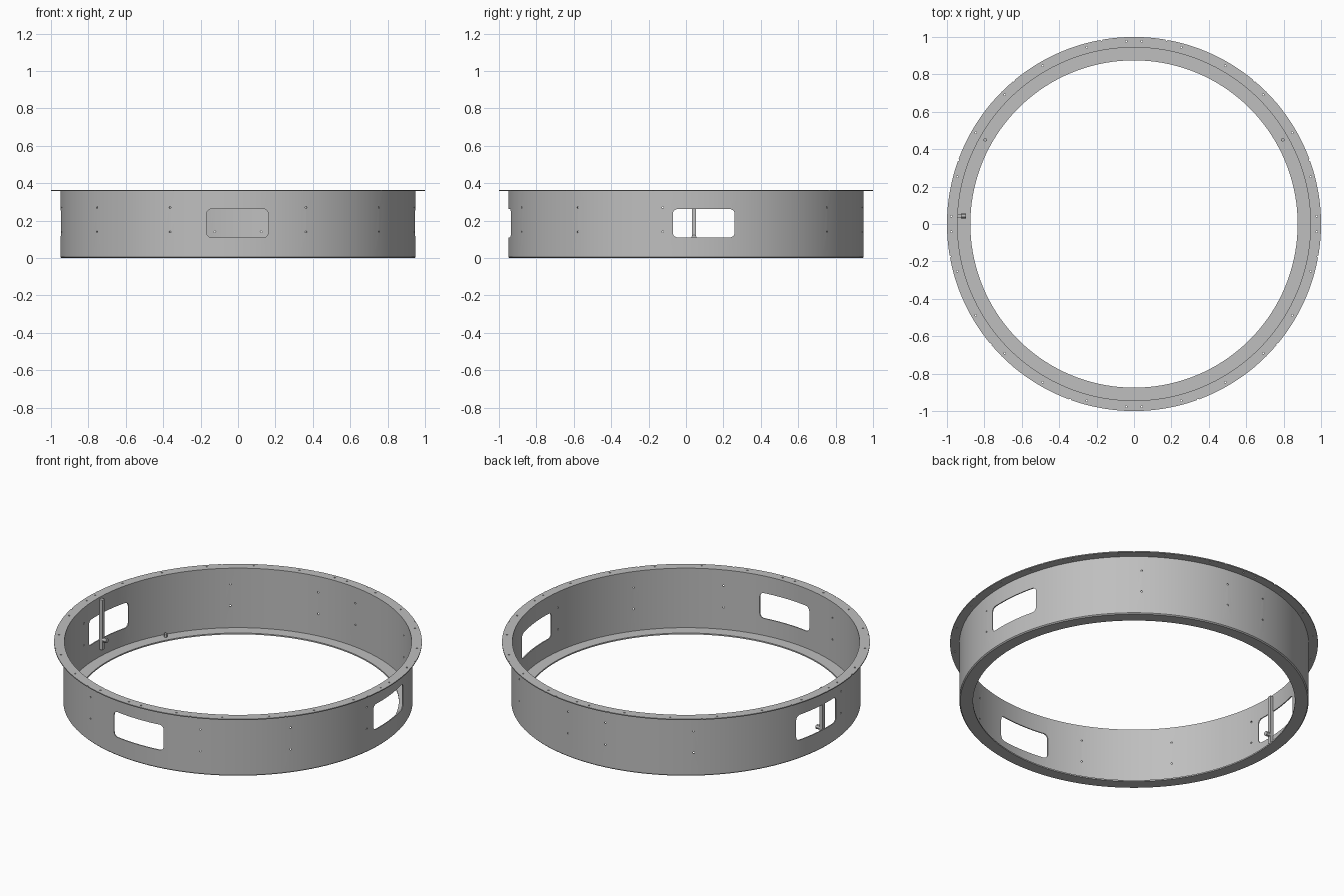
import bpy, bmesh, math
from mathutils import Matrix, Vector

cube = bpy.data.objects.get("Cube")
if cube:
    bpy.data.objects.remove(cube, do_unlink=True)

steel = bpy.data.materials.new("grey_steel")
steel.use_nodes = True
colour = (0.52, 0.52, 0.52, 1)
steel.diffuse_color = colour
steel.node_tree.nodes["Principled BSDF"].inputs["Base Color"].default_value = colour

HEIGHT, WALL = 0.365, 0.95


def make_object(name, bm, helper=False):
    bmesh.ops.recalc_face_normals(bm, faces=bm.faces)
    mesh = bpy.data.meshes.new(name)
    bm.to_mesh(mesh)
    bm.free()
    mesh.materials.append(steel)
    obj = bpy.data.objects.new(name, mesh)
    bpy.context.collection.objects.link(obj)
    obj.hide_render = helper
    return obj


def smooth(obj):
    bpy.ops.object.select_all(action="DESELECT")
    obj.select_set(True)
    bpy.context.view_layer.objects.active = obj
    bpy.ops.object.shade_smooth_by_angle(angle=math.radians(30))


def lathe(name, profile, steps=144):
    bm = bmesh.new()
    rings = []
    for i in range(steps):
        a = 2 * math.pi * i / steps
        rings.append([bm.verts.new((r * math.sin(a), -r * math.cos(a), z)) for r, z in profile])
    n = len(profile)
    for i in range(steps):
        p, q = rings[i], rings[(i + 1) % steps]
        for j in range(n):
            k = (j + 1) % n
            bm.faces.new((p[j], p[k], q[k], q[j]))
    return make_object(name, bm)


def add_rod(bm, centre, axis, radius, length, sides=8):
    turn = Vector((0, 0, 1)).rotation_difference(Vector(axis)).to_matrix().to_4x4()
    bmesh.ops.create_cone(bm, cap_ends=True, segments=sides, radius1=radius, radius2=radius,
                          depth=length, matrix=Matrix.Translation(centre) @ turn)


def add_box(bm, centre, size):
    bmesh.ops.create_cube(bm, size=1, matrix=Matrix.Translation(centre) @ Matrix.Diagonal((*size, 1)))


def add_window(bm, centre, along, across, depth, width=0.33, height=0.152, corner=0.026):
    # Rounded rectangle pushed along one horizontal direction
    along, across, up = Vector(along), Vector(across), Vector((0, 0, 1))
    loop = []
    for i, (sx, sz) in enumerate(((1, 1), (-1, 1), (-1, -1), (1, -1))):
        for s in range(6):
            a = math.pi / 2 * (i + s / 5)
            u = sx * (width / 2 - corner) + corner * math.cos(a)
            v = sz * (height / 2 - corner) + corner * math.sin(a)
            loop.append(Vector(centre) + across * u + up * v - along * depth / 2)
    face = bm.faces.new([bm.verts.new(p) for p in loop])
    out = bmesh.ops.extrude_face_region(bm, geom=[face])
    verts = [g for g in out["geom"] if isinstance(g, bmesh.types.BMVert)]
    bmesh.ops.translate(bm, vec=along * depth, verts=verts)


def ring_point(angle, radius, z):
    a = math.radians(angle)
    return Vector((radius * math.sin(a), -radius * math.cos(a), z))


# Round wall with an outward top flange and an inward bottom flange
ring = lathe("flanged_ring", [
    (0.875, 0), (0.944, 0), (WALL, 0.006), (WALL, 0.359), (1, 0.359),
    (1, HEIGHT), (0.944, HEIGHT), (0.944, 0.008), (0.875, 0.008)])

# Window openings in the front and both sides
bm = bmesh.new()
add_window(bm, (-0.003, -WALL, 0.186), (0, 1, 0), (1, 0, 0), 0.3)
for side in (-1, 1):
    add_window(bm, (side * WALL, 0.095, 0.186), (1, 0, 0), (0, 1, 0), 0.3)
windows = make_object("window_cutter", bm, True)

# Small holes in the wall and flange, and notches in the rim
bm = bmesh.new()
for side in (-1, 1):
    for angle in (22.5, 52.5, 82.5, 142.5, 172.5):
        for z in (0.14, 0.27):
            add_rod(bm, ring_point(side * angle, WALL, z), ring_point(side * angle, 1, 0), 0.005, 0.06)
    for angle in (20, 50, 80, 110, 140, 170):
        add_rod(bm, ring_point(side * angle, 1, HEIGHT), (0, 0, 1), 0.006, 0.05)
for angle in range(0, 360, 15):
    for offset in ((-2.4, 2.4) if angle % 90 == 0 else (0,)):
        add_rod(bm, ring_point(angle + offset, 0.977, HEIGHT), (0, 0, 1), 0.005, 0.05)
holes = make_object("hole_cutter", bm, True)

for cutter in (windows, holes):
    cut = ring.modifiers.new(cutter.name, "BOOLEAN")
    cut.operation = "DIFFERENCE"
    cut.solver = "EXACT"
    cut.object = cutter
bpy.context.view_layer.update()
cut_mesh = bpy.data.meshes.new_from_object(ring.evaluated_get(bpy.context.evaluated_depsgraph_get()))
ring.modifiers.clear()
ring.data = cut_mesh
for cutter in (windows, holes):
    bpy.data.objects.remove(cutter, do_unlink=True)
smooth(ring)

# Upright bar across the right window
bm = bmesh.new()
add_box(bm, (-0.934, 0.043, 0.203), (0.022, 0.022, 0.3))
make_object("window_bar", bm)

# Knob low on the bar
bm = bmesh.new()
add_rod(bm, (-0.911, 0.043, 0.112), (1, 0, 0), 0.013, 0.026, 12)
smooth(make_object("bar_knob", bm))

# Small studs standing on the bottom flange
for side, word in ((-1, "right"), (1, "left")):
    bm = bmesh.new()
    add_rod(bm, (side * 0.795, 0.45, 0.018), (0, 0, 1), 0.01, 0.022, 6)
    make_object(word + "_flange_stud", bm)
